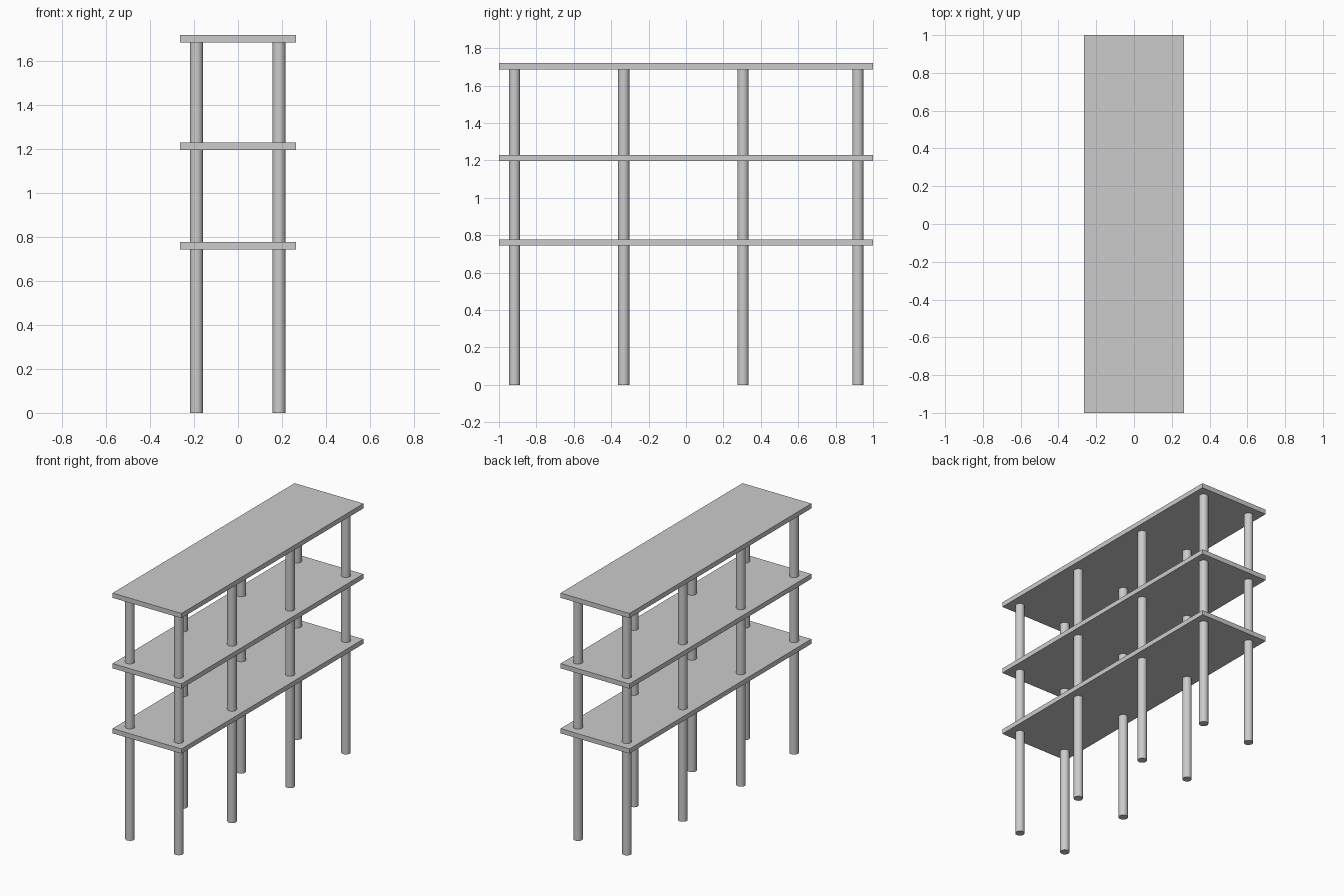
import bpy

if "Cube" in bpy.data.objects:
    bpy.data.objects.remove(bpy.data.objects["Cube"])

SHELF_X, SHELF_Y, THICK = 0.53, 2.0, 0.033
SHELF_BOTTOMS = {"lower_shelf": 0.745, "middle_shelf": 1.197, "top_shelf": 1.687}
POST_Y = (-0.917, -0.333, 0.305, 0.919)
POST_X = {"left": -0.189, "right": 0.187}
POST_R, POST_H = 0.03, 1.69


def add_shelf(name, bottom):
    bpy.ops.mesh.primitive_cube_add(size=1, location=(0, 0, bottom + THICK / 2))
    ob = bpy.context.object
    ob.name = name
    ob.scale = (SHELF_X, SHELF_Y, THICK)
    bpy.ops.object.transform_apply(location=False, rotation=False, scale=True)


def add_post(name, x, y):
    bpy.ops.mesh.primitive_cylinder_add(vertices=32, radius=POST_R, depth=POST_H,
                                        location=(x, y, POST_H / 2))
    bpy.context.object.name = name
    bpy.ops.object.shade_smooth_by_angle()


# Three flat shelf boards
for name, bottom in SHELF_BOTTOMS.items():
    add_shelf(name, bottom)

# Two rows of round posts running from the floor to the top board
for side, x in POST_X.items():
    for i, y in enumerate(POST_Y, 1):
        add_post(f"{side}_post_{i}", x, y)
